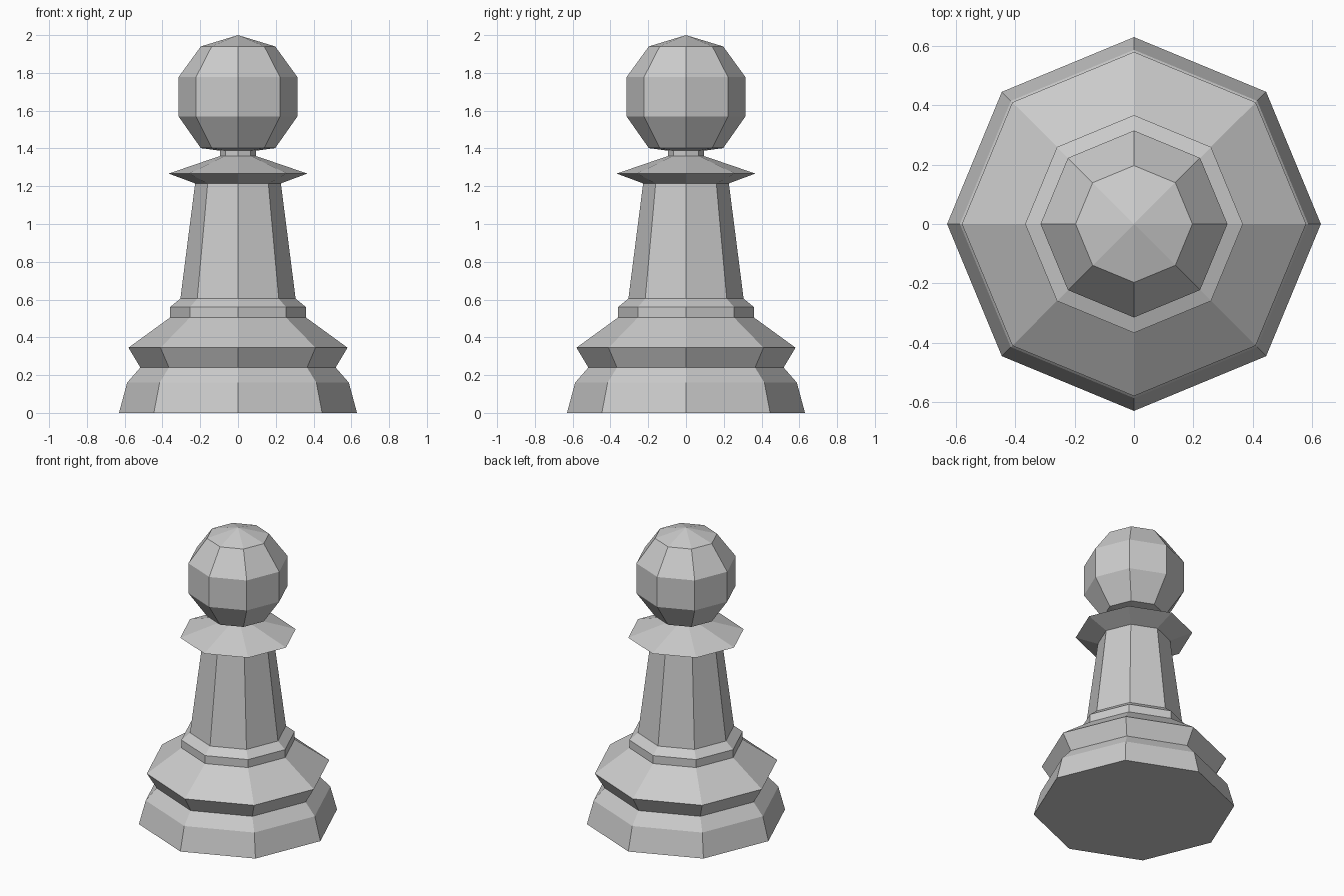
import bpy, bmesh, math

if "Cube" in bpy.data.objects:
    bpy.data.objects.remove(bpy.data.objects["Cube"])

SIDES = 8


def turned_part(name, profile, cap_bottom=False, tip=None):
    """Turn a (radius, z) profile, listed bottom to top, into a faceted solid of revolution."""
    bm = bmesh.new()
    rings = []
    for r, z in profile:
        angles = [2 * math.pi * i / SIDES for i in range(SIDES)]
        rings.append([bm.verts.new((r * math.cos(a), r * math.sin(a), z)) for a in angles])
    for low, high in zip(rings, rings[1:]):
        for i in range(SIDES):
            j = (i + 1) % SIDES
            bm.faces.new((low[i], low[j], high[j], high[i]))
    if cap_bottom:
        bm.faces.new(rings[0][::-1])
    if tip is not None:
        point = bm.verts.new((0, 0, tip))
        for i in range(SIDES):
            bm.faces.new((rings[-1][i], rings[-1][(i + 1) % SIDES], point))
    mesh = bpy.data.meshes.new(name)
    bm.to_mesh(mesh)
    bm.free()
    obj = bpy.data.objects.new(name, mesh)
    bpy.context.collection.objects.link(obj)
    return obj


# Neighbouring parts share their end rings, so the outer skin is continuous
# Stepped base with a pinched waist and a small upper band
turned_part("base", [(0.63, 0), (0.587, 0.16), (0.517, 0.24), (0.58, 0.345),
                     (0.36, 0.505), (0.36, 0.56), (0.305, 0.605)], cap_bottom=True)

# Tapered stem
turned_part("stem", [(0.305, 0.605), (0.227, 1.215)])

# Flared collar and short neck
turned_part("collar", [(0.227, 1.215), (0.367, 1.267), (0.095, 1.36), (0.095, 1.388)])

# Faceted ball head
turned_part("head", [(0.095, 1.388), (0.197, 1.402), (0.315, 1.57),
                     (0.315, 1.777), (0.197, 1.94)], tip=2.0)
